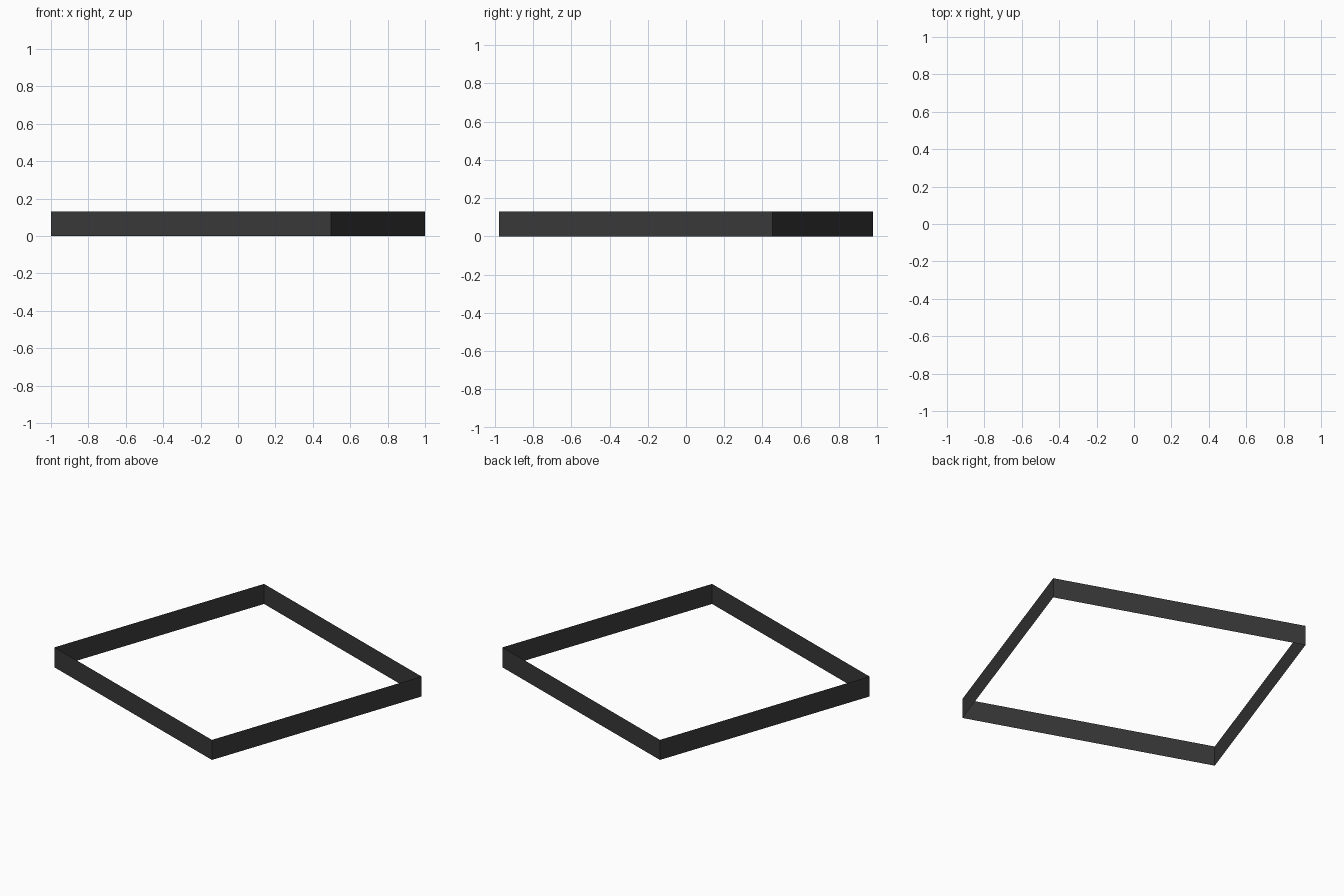
import bpy
import bmesh

if "Cube" in bpy.data.objects:
    bpy.data.objects.remove(bpy.data.objects["Cube"])

HEIGHT = 0.13
# Half of the square footprint; the other half is its point reflection
half = [(0.497, -0.977), (1.0, 0.453)]
corners = half + [(-x, -y) for x, y in half]

# Thin open square band: closed outline extruded straight up
bm = bmesh.new()
verts = [bm.verts.new((x, y, 0)) for x, y in corners]
edges = [bm.edges.new((verts[i], verts[(i + 1) % 4])) for i in range(4)]
result = bmesh.ops.extrude_edge_only(bm, edges=edges)
top = [v for v in result["geom"] if isinstance(v, bmesh.types.BMVert)]
bmesh.ops.translate(bm, vec=(0, 0, HEIGHT), verts=top)

# Make the walls face outward
for face in bm.faces:
    face.normal_update()
    if face.normal.dot(face.calc_center_median()) < 0:
        face.normal_flip()

mesh = bpy.data.meshes.new("square_band")
bm.to_mesh(mesh)
bm.free()
band = bpy.data.objects.new("square_band", mesh)
bpy.context.collection.objects.link(band)

# Dark finish
dark = bpy.data.materials.new("dark_grey")
dark.diffuse_color = (0.04, 0.04, 0.04, 1)
dark.use_nodes = True
dark.node_tree.nodes["Principled BSDF"].inputs["Base Color"].default_value = dark.diffuse_color
mesh.materials.append(dark)
